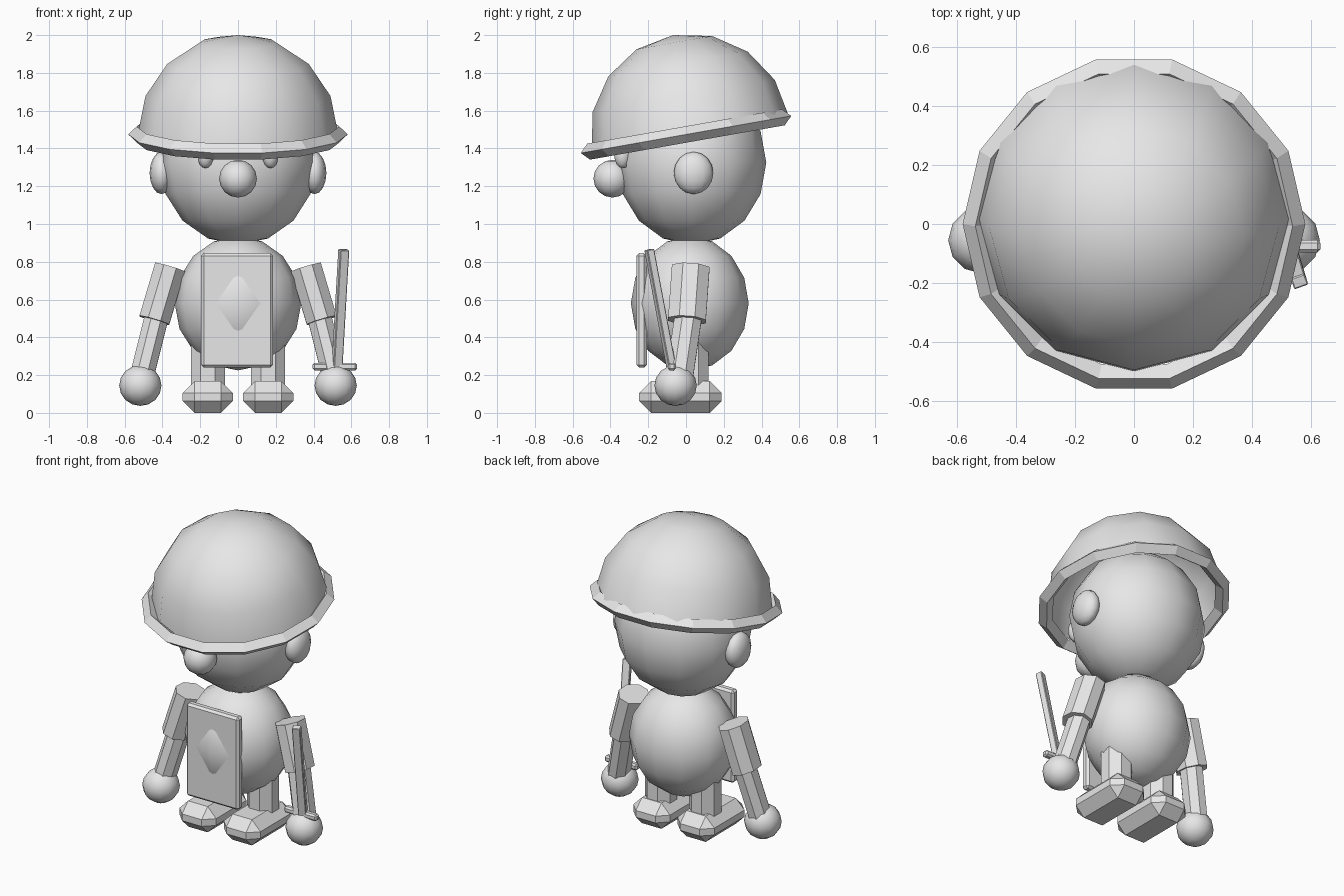
import bpy
import bmesh
import math
from mathutils import Vector, Matrix

cube = bpy.data.objects.get("Cube")
if cube:
    bpy.data.objects.remove(cube, do_unlink=True)

# One plain material
grey = bpy.data.materials.new("plain_grey")
grey.use_nodes = True
GREY = (0.8, 0.8, 0.8, 1.0)
grey.diffuse_color = GREY
grey.node_tree.nodes["Principled BSDF"].inputs["Base Color"].default_value = GREY


def finish(name, bm, smooth=False):
    """Turn a bmesh into a named object with the material."""
    bmesh.ops.recalc_face_normals(bm, faces=bm.faces)
    mesh = bpy.data.meshes.new(name)
    for f in bm.faces:
        f.smooth = smooth
    bm.to_mesh(mesh)
    bm.free()
    mesh.materials.append(grey)
    ob = bpy.data.objects.new(name, mesh)
    bpy.context.collection.objects.link(ob)
    return ob


def ball(name, centre, radii):
    """Smooth low-poly ellipsoid."""
    bm = bmesh.new()
    bmesh.ops.create_uvsphere(bm, u_segments=12, v_segments=8, radius=1)
    bm.transform(Matrix.Translation(centre) @ Matrix.Diagonal((*radii, 1)))
    return finish(name, bm, True)


def stretch(bottom, top):
    """Matrix that places a z-aligned part between two points."""
    a, b = Vector(bottom), Vector(top)
    turn = Vector((0, 0, 1)).rotation_difference(b - a).to_matrix().to_4x4()
    return Matrix.Translation((a + b) / 2) @ turn, (b - a).length


def limb(name, bottom, top, half_x, half_y):
    """Eight-sided tube with flats facing the axes."""
    place, length = stretch(bottom, top)
    bm = bmesh.new()
    bmesh.ops.create_cone(bm, cap_ends=True, segments=8, radius1=1, radius2=1, depth=length)
    k = 1 / math.cos(math.pi / 8)
    spin = Matrix.Rotation(math.pi / 8, 4, 'Z')
    if abs(abs(max(v.co.x for v in bm.verts)) - 1) > 0.01:
        spin = Matrix.Identity(4)
    bm.transform(place @ Matrix.Diagonal((half_x * k, half_y * k, 1, 1)) @ spin)
    return finish(name, bm)


def block(name, size, bevel, place):
    """Box with chamfered edges."""
    bm = bmesh.new()
    bmesh.ops.create_cube(bm, size=1)
    bm.transform(Matrix.Diagonal((*size, 1)))
    bmesh.ops.bevel(bm, geom=bm.edges[:], offset=bevel, segments=1, affect='EDGES')
    bm.transform(place)
    return finish(name, bm)


# Body, head and nose
ball("body", (0, 0.02, 0.58), (0.335, 0.312, 0.355))
ball("head", (0, 0.03, 1.325), (0.415, 0.395, 0.435))
ball("nose", (0, -0.39, 1.24), (0.1, 0.1, 0.1))

# Paired parts
for side, word in ((-1, "right"), (1, "left")):
    ball(word + "_eye", (side * 0.172, -0.335, 1.365), (0.043, 0.045, 0.07))
    ball(word + "_ear", (side * 0.405, 0.04, 1.27), (0.063, 0.105, 0.112))
    limb(word + "_upper_arm", (side * 0.443, 0.005, 0.49), (side * 0.36, 0.025, 0.77), 0.082, 0.1)
    limb(word + "_lower_arm", (side * 0.51, -0.035, 0.19), (side * 0.425, 0.015, 0.53), 0.063, 0.072)
    ball(word + "_hand", (side * 0.517, -0.055, 0.145), (0.112, 0.112, 0.108))
    limb(word + "_leg", (side * 0.16, 0.03, 0.1), (side * 0.16, 0.03, 0.4), 0.09, 0.09)
    block(word + "_foot", (0.265, 0.435, 0.168), 0.062, Matrix.Translation((side * 0.16, -0.03, 0.084)))

# Helmet dome: upper half of a ball, tipped forward
tilt = Matrix.Rotation(math.radians(10), 4, 'X')
bm = bmesh.new()
bmesh.ops.create_uvsphere(bm, u_segments=12, v_segments=8, radius=0.53)
bmesh.ops.delete(bm, geom=[v for v in bm.verts if v.co.z < -0.01], context='VERTS')
bm.transform(Matrix.Translation((0, 0.023, 1.478)) @ tilt)
finish("helmet_dome", bm, True)

# Helmet rim: ring with a diamond section
bpy.ops.mesh.primitive_torus_add(major_segments=14, minor_segments=4, major_radius=0.537,
                                 minor_radius=0.043, location=(0, 0, 1.474),
                                 rotation=(math.radians(10), 0, 0))
rim = bpy.context.object
rim.name = "helmet_rim"
rim.data.materials.append(grey)
bpy.ops.object.shade_flat()

# Chest plate; the belly pokes through its middle
block("chest_plate", (0.38, 0.055, 0.605), 0.014, Matrix.Translation((-0.005, -0.235, 0.543)))

# Short sword held in the left hand
place, length = stretch((0.522, -0.07, 0.2), (0.56, -0.195, 0.865))
blade_turn = Matrix.Rotation(math.radians(20), 4, 'Z')
block("sword_blade", (0.05, 0.04, length), 0.004, place @ blade_turn)
block("sword_guard", (0.235, 0.042, 0.04), 0.01, Matrix.Translation((0.513, -0.075, 0.245)))
